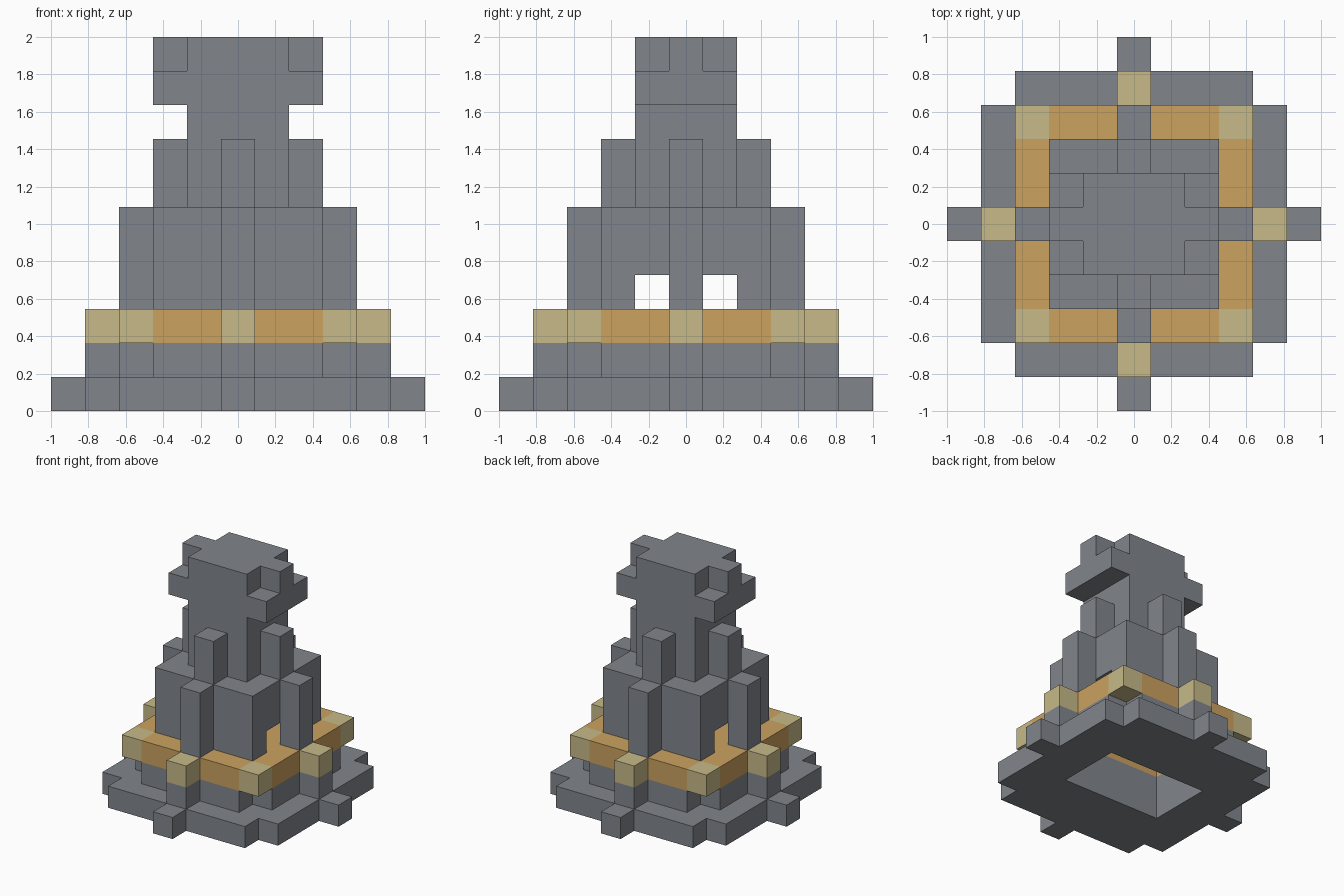
import bpy, bmesh

if "Cube" in bpy.data.objects:
    bpy.data.objects.remove(bpy.data.objects["Cube"])

U = 2 / 11  # one block


def material(name, rgb):
    m = bpy.data.materials.new(name)
    m.diffuse_color = (*rgb, 1)
    return m


stone = material("stone", (0.165, 0.177, 0.195))
orange = material("orange", (0.60, 0.36, 0.115))
tan = material("tan", (0.57, 0.49, 0.25))
stone.diffuse_color = (0.22, 0.235, 0.26, 1)


def prism(name, corner, z0, z1, mat=stone, at=(0, 0)):
    """Extrude an outline given by its +x+y quadrant corners, mirrored both ways (block units)."""
    q = list(corner)
    outline = (q + [(-x, y) for x, y in reversed(q)]
               + [(-x, -y) for x, y in q] + [(x, -y) for x, y in reversed(q)])
    bm = bmesh.new()
    face = bm.faces.new([bm.verts.new(((x + at[0]) * U, (y + at[1]) * U, z0 * U)) for x, y in outline])
    top = bmesh.ops.extrude_face_region(bm, geom=[face])
    for v in [g for g in top["geom"] if isinstance(g, bmesh.types.BMVert)]:
        v.co.z = z1 * U
    bmesh.ops.recalc_face_normals(bm, faces=bm.faces[:])
    me = bpy.data.meshes.new(name)
    bm.to_mesh(me)
    bm.free()
    me.materials.append(mat)
    ob = bpy.data.objects.new(name, me)
    bpy.context.collection.objects.link(ob)
    return ob


def box(name, hx, hy, z0, z1, mat=stone, at=(0, 0)):
    return prism(name, [(hx, hy)], z0, z1, mat, at)


def notched(name, r, z0, z1, mat=stone):
    """Square plate with one block missing at each corner."""
    return prism(name, [(r, r - 1), (r - 1, r - 1), (r - 1, r)], z0, z1, mat)


def cut(ob, cutter):
    m = ob.modifiers.new("opening", "BOOLEAN")
    m.operation = "DIFFERENCE"
    m.solver = "EXACT"
    m.object = cutter
    cutter.hide_render = True
    cutter.display_type = "WIRE"


# stepped base and coloured band, hollow from below up to a thin chamber floor
well = box("well_cutter", 2.5, 1.5, -1, 2.95, orange)
cut(notched("base_plate", 4.5, 0, 1), well)
cut(notched("lower_wall", 3.5, 1, 2), well)
cut(notched("band", 3.5, 2, 3, orange), well)

# lighter band corners
for sx in (-1, 1):
    for sy in (-1, 1):
        box("band_corner", .5, .5, 2, 3, tan, (3 * sx, 3 * sy))

# the well cutter must not colour the stone walls
well.data.materials.clear()

# main body with a tunnel running side to side
tunnel = box("tunnel_cutter", 3, 1.5, 2.6, 4)
cut(box("body", 2.5, 2.5, 3, 6), tunnel)

# stepped buttresses on all four sides
for dx, dy in ((1, 0), (-1, 0), (0, 1), (0, -1)):
    for name, r, z0, z1, mat in (("foot", 5, 0, 1, stone),
                                 ("lower_buttress", 4, 1, 2, stone),
                                 ("band_block", 4, 2, 3, tan),
                                 ("middle_buttress", 3, 3, 6, stone),
                                 ("upper_buttress", 2, 6, 8, stone)):
        box(name, .5, .5, z0, z1, mat, (dx * r, dy * r))

# tower and head
box("tower", 1.5, 1.5, 6, 9)
box("head", 2.5, 1.5, 9, 10)
prism("crown", [(2.5, .5), (1.5, .5), (1.5, 1.5)], 10, 11)

for m in bpy.data.materials:
    if m.users and not m.is_grease_pencil:
        m.use_nodes = True
        m.node_tree.nodes["Principled BSDF"].inputs["Base Color"].default_value = m.diffuse_color
